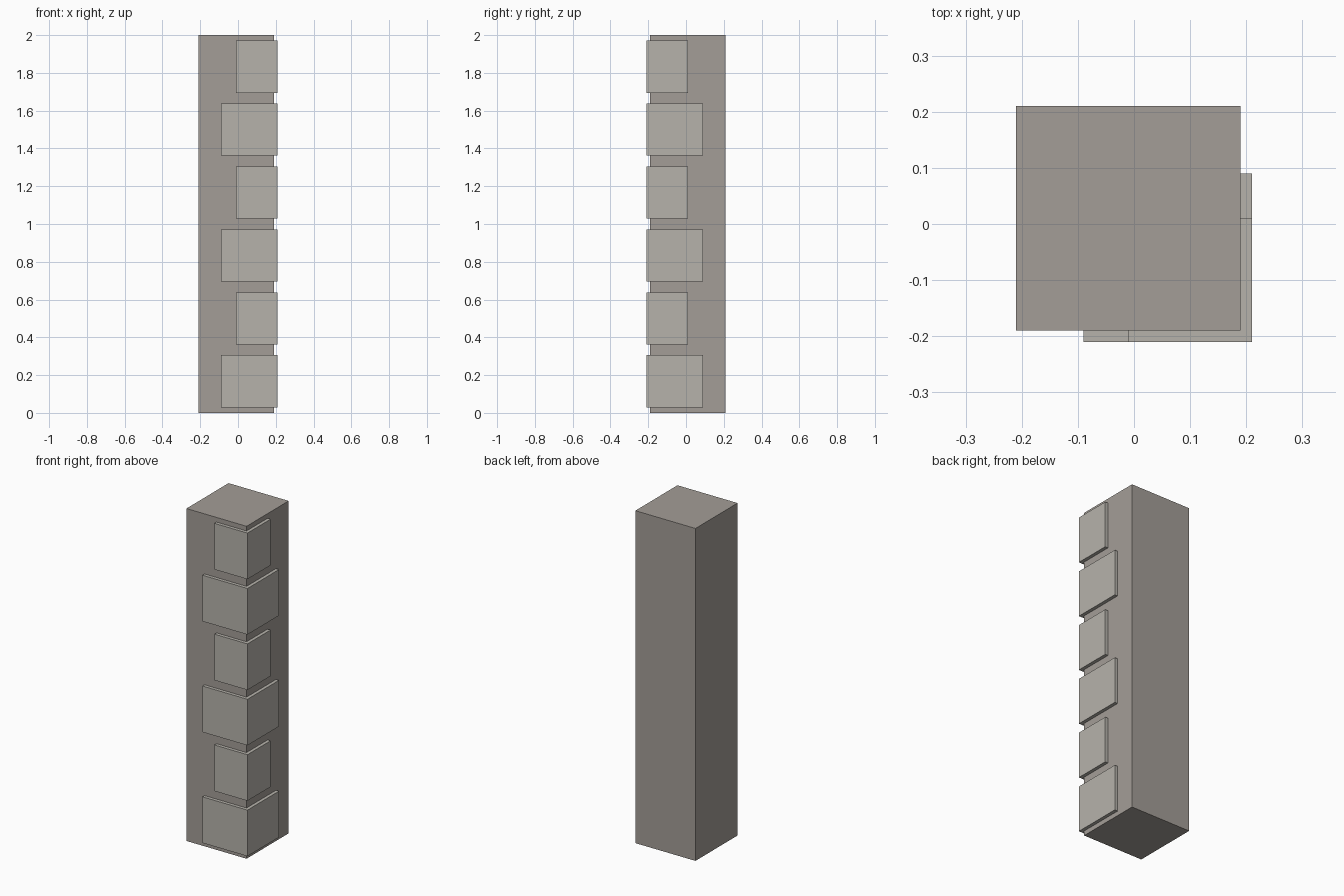
import bpy

if "Cube" in bpy.data.objects:
    bpy.data.objects.remove(bpy.data.objects["Cube"])


def material(name, rgb):
    m = bpy.data.materials.new(name)
    m.diffuse_color = (*rgb, 1.0)
    m.use_nodes = True
    m.node_tree.nodes["Principled BSDF"].inputs["Base Color"].default_value = m.diffuse_color
    return m


def box(name, lo, hi, mat):
    centre = [(a + b) / 2 for a, b in zip(lo, hi)]
    bpy.ops.mesh.primitive_cube_add(size=1, location=centre)
    ob = bpy.context.object
    ob.name = name
    ob.scale = [b - a for a, b in zip(lo, hi)]
    bpy.ops.object.transform_apply(location=False, rotation=False, scale=True)
    ob.data.materials.append(mat)
    return ob


wall_stone = material("wall_stone", (0.37, 0.34, 0.31))
quoin_stone = material("quoin_stone", (0.47, 0.45, 0.41))

# Square pillar, set back from the dressed corner
box("pillar", (-0.21, -0.19, 0), (0.19, 0.21, 2), wall_stone)

# Corner stones, alternately wide and narrow, wrapping the front right edge
COUNT, EDGE, GAP = 6, 0.21, 0.028
pitch = 2 / COUNT
for i in range(COUNT):
    w = 0.30 if i % 2 == 0 else 0.22
    box(f"corner_stone_{i + 1}",
        (EDGE - w, -EDGE, i * pitch + GAP),
        (EDGE, w - EDGE, (i + 1) * pitch - GAP), quoin_stone)
